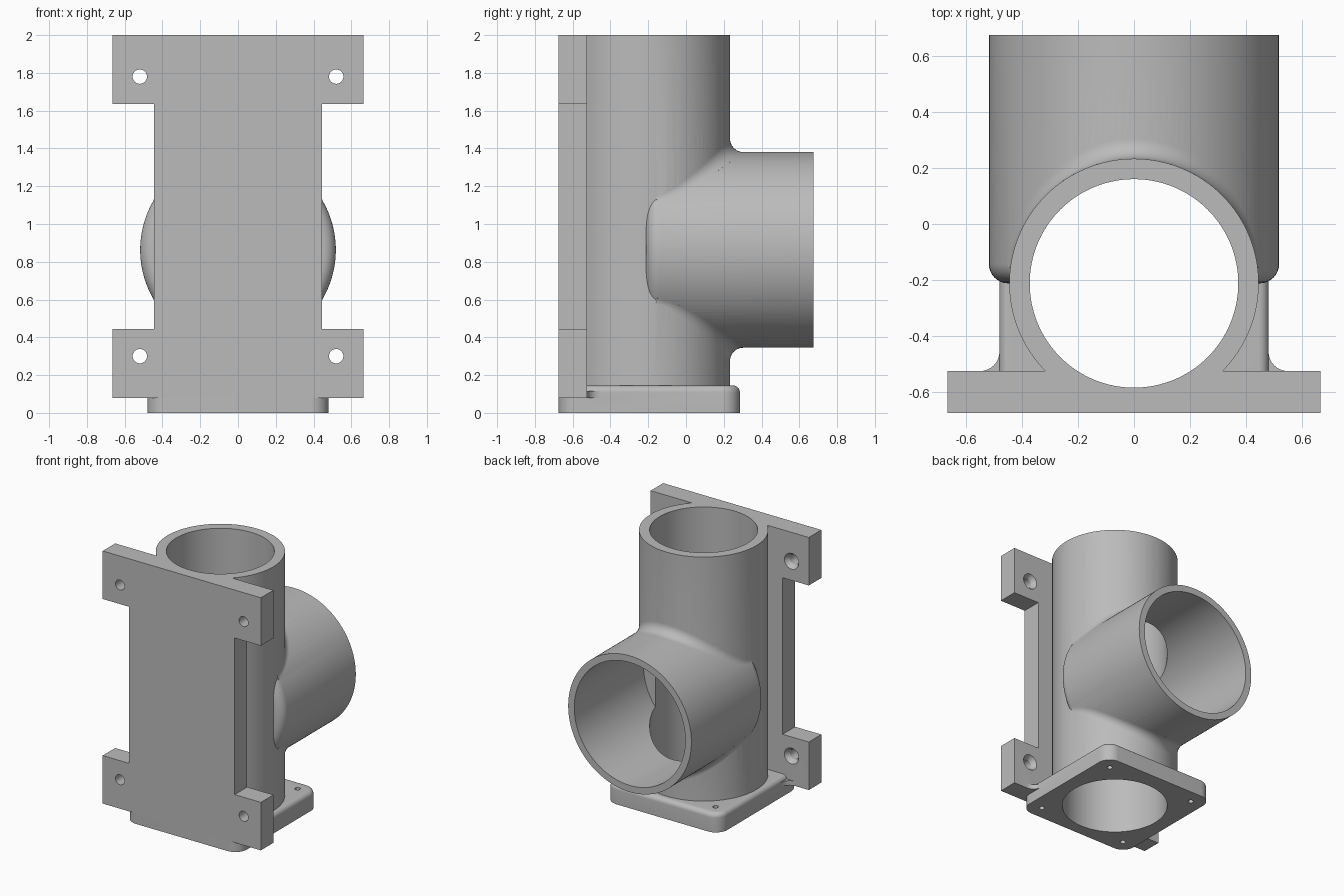
import bpy, bmesh, math
from mathutils import Vector

if "Cube" in bpy.data.objects:
    bpy.data.objects.remove(bpy.data.objects["Cube"])

N = 128                     # segments of round parts
YC, ZC = -0.212, 0.863      # upright pipe axis y, side branch axis z
R1, R2, FIL = 0.445, 0.518, 0.07


def loft(name, rings):
    """Closed solid skinned through rings of points, with end caps."""
    bm = bmesh.new()
    vs = [[bm.verts.new(p) for p in r] for r in rings]
    n = len(vs[0])
    for a, b in zip(vs, vs[1:]):
        for i in range(n):
            j = (i + 1) % n
            bm.faces.new((a[i], a[j], b[j], b[i]))
    bm.faces.new(vs[0])
    bm.faces.new(vs[-1])
    bmesh.ops.recalc_face_normals(bm, faces=bm.faces)
    me = bpy.data.meshes.new(name)
    bm.to_mesh(me)
    bm.free()
    ob = bpy.data.objects.new(name, me)
    bpy.context.collection.objects.link(ob)
    return ob


def angles(n):
    return [2 * math.pi * i / n for i in range(n)]


def ring_z(x, y, z, r, n=N):
    return [(x + r * math.cos(a), y + r * math.sin(a), z) for a in angles(n)]


def ring_y(x, y, z, r, n=N):
    return [(x + r * math.cos(a), y, z + r * math.sin(a)) for a in angles(n)]


def box(name, x0, x1, y0, y1, z0, z1):
    return loft(name, [[(x0, y0, z), (x1, y0, z), (x1, y1, z), (x0, y1, z)]
                       for z in (z0, z1)])


def rounded_square(cy, half, rad, z):
    pts = []
    for q in range(4):
        cx, sy = [(1, 1), (-1, 1), (-1, -1), (1, -1)][q]
        for k in range(11):
            a = math.pi / 2 * (q + k / 10)
            pts.append((cx * (half - rad) + rad * math.cos(a),
                        cy + sy * (half - rad) + rad * math.sin(a), z))
    return pts


def combine(body, part, op):
    m = body.modifiers.new(part.name, 'BOOLEAN')
    m.object, m.operation, m.solver = part, op, 'EXACT'
    bpy.context.view_layer.objects.active = body
    bpy.ops.object.modifier_apply(modifier=m.name)
    bpy.data.objects.remove(part)


def branch_fillet(s):
    """Rolling-ball fillet between the two pipes, s = +1 above, -1 below."""
    xm = math.sqrt((R1 + FIL) ** 2 - 0.06 ** 2)
    tm = math.asin(xm / (R2 + FIL))
    rings = []
    for i in range(49):
        t = tm * (i / 24 - 1)
        x = (R2 + FIL) * math.sin(t)
        h = math.sqrt((R1 + FIL) ** 2 - x * x)
        c = Vector((x, YC + h, ZC + s * (R2 + FIL) * math.cos(t)))
        d1 = Vector((-x, -h, 0)).normalized()
        d2 = Vector((-math.sin(t), 0, -s * math.cos(t)))
        ring = [c + FIL * d1.lerp(d2, k / 8).normalized() for k in range(9)]
        ring += [c + (FIL + 0.03) * d2,
                 c + (FIL + 0.03) * (d1 + d2) / (1 + d1.dot(d2)),
                 c + (FIL + 0.03) * d1]
        rings.append(ring)
    return loft("branch_fillet", rings)


# Upright pipe
body = loft("pipe_tee_body", [ring_z(0, YC, 0, R1), ring_z(0, YC, 2, R1)])

# Side branch with a rounded inner end
rings = []
for k in range(9):
    a = math.pi / 2 * k / 8
    rings.append(ring_y(0, YC + FIL * (1 - math.sin(a)), ZC,
                        R2 - FIL * (1 - math.cos(a))))
rings.sort(key=lambda r: r[0][1])
rings.append(ring_y(0, 0.675, ZC, R2))
parts = [loft("side_branch", rings), branch_fillet(1), branch_fillet(-1)]

# Base flange with rounded corners and rounded top edge
FY = -0.195
rings = [rounded_square(FY, 0.48, 0.095, 0)]
for k in range(7):
    a = math.pi / 2 * k / 6
    i = 0.035 * (1 - math.cos(a))
    rings.append(rounded_square(FY, 0.48 - i, 0.095 - i, 0.11 + 0.035 * math.sin(a)))
parts.append(loft("base_flange", rings))

# Mounting plate with four lugs, as one outline
half = [(0.665, 0.08), (0.665, 0.445), (0.445, 0.445),
        (0.445, 1.635), (0.665, 1.635), (0.665, 2)]
outline = half + [(-x, z) for x, z in reversed(half)]
parts.append(loft("mounting_plate", [[(x, y, z) for x, z in outline]
                                     for y in (-0.675, -0.525)]))

# Small fillets between flange sides and lower lugs
for s in (-1, 1):
    pts = [(0.44, -0.55), (0.55, -0.55)]
    for k in range(9):
        a = math.pi / 2 * k / 8
        pts.append((0.55 - 0.07 * math.sin(a), -0.455 - 0.07 * math.cos(a)))
    pts.append((0.44, -0.455))
    parts.append(loft("lug_fillet", [[(s * x, y, z) for x, y in pts]
                                     for z in (0.08, 0.115)]))

for p in parts:
    combine(body, p, 'UNION')

# Bores: straight through the pipe, and into the branch as far as its end wall
cutters = [
    loft("upright_bore", [ring_z(0, YC, -0.1, 0.372), ring_z(0, YC, 2.1, 0.372)]),
    loft("branch_bore", [ring_y(0, YC + 0.055, ZC, 0.467), ring_y(0, 0.8, ZC, 0.467)])]

for s in (-1, 1):
    # Countersunk lug holes
    for z in (0.3, 1.78):
        cutters.append(loft("lug_hole", [ring_y(s * 0.52, y, z, r, 32) for y, r in
                                         ((-0.7, 0.038), (-0.56, 0.038),
                                          (-0.525, 0.06), (-0.5, 0.06))]))
    # Flange screw holes
    for t in (-1, 1):
        cutters.append(loft("flange_hole", [ring_z(s * 0.375, FY + t * 0.375, z, 0.02, 24)
                                            for z in (-0.05, 0.16)]))
for c in cutters:
    combine(body, c, 'DIFFERENCE')

# One plain grey material
mat = bpy.data.materials.new("plain_grey")
mat.diffuse_color = (0.5, 0.5, 0.5, 1)
mat.use_nodes = True
mat.node_tree.nodes["Principled BSDF"].inputs["Base Color"].default_value = mat.diffuse_color
body.data.materials.clear()
body.data.materials.append(mat)
for p in body.data.polygons:
    p.material_index = 0

bpy.ops.object.select_all(action='DESELECT')
body.select_set(True)
bpy.context.view_layer.objects.active = body
bpy.ops.object.shade_smooth_by_angle(angle=math.radians(30))
